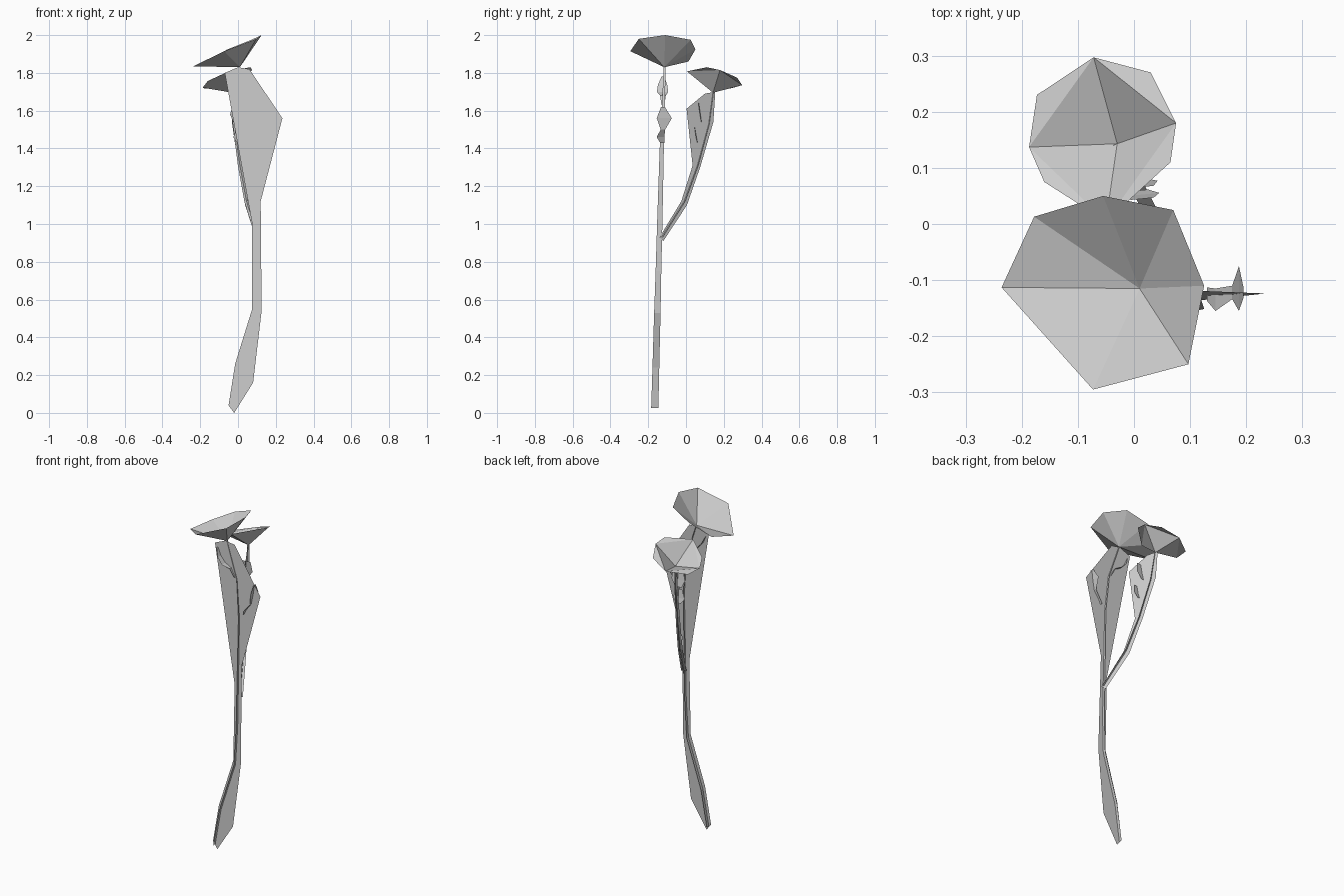
import bpy


def make(name, verts, faces):
    me = bpy.data.meshes.new(name)
    me.from_pydata(verts, [], faces)
    me.update()
    ob = bpy.data.objects.new(name, me)
    bpy.context.collection.objects.link(ob)
    return ob


def strip(name, left, right):
    # Flat strip of quads between two edges
    n = len(left)
    make(name, left + right, [(i, n + i, n + i + 1, i + 1) for i in range(n - 1)])


def ribbon(name, path, direction=(0, 1, 0)):
    # Path points are (x, y, z, half width), widened along one direction
    def side(s):
        return [tuple(p[k] + s * p[3] * direction[k] for k in range(3)) for p in path]
    strip(name, side(-1), side(1))


def main_y(z):
    return -0.166 + 0.027 * z


def on_main(pts):
    return [(x, main_y(z), z) for x, z in pts]


def on_branch(pts):
    # The branch lies in a vertical plane turning away to the back left
    return [(0.1 - 0.5 * (y + 0.12), y, z) for y, z in pts]


# Main stem widening into a leaf
strip("main_stem_leaf",
      on_main([(-.05, .04), (-.015, .26), (.075, .55), (.075, 1.0), (-.07, 1.8), (0, 1.83)]),
      on_main([(-.02, 0), (.08, .16), (.125, .54), (.12, 1.12), (.235, 1.56), (.06, 1.82)]))

# Crossing rib of the main stem
rib = [(-.035, .025, .019), (0, .24, .018), (.09, .53, .017), (.1, .75, .015),
       (.1, 1.0, .014), (.1, 1.4, .011), (.08, 1.62, .008), (.01, 1.83, .005)]
ribbon("main_stem_rib", [(x, main_y(z) + (.003 if z > 1.5 else 0), z, w) for x, z, w in rib])

# Side leaflets of the main leaf
ribbon("right_leaflet", [(.13, -.125, 1.43, .012), (.145, -.135, 1.46, .02), (.175, -.122, 1.5, .012),
                         (.187, -.115, 1.56, .04), (.195, -.122, 1.62, .01)])
ribbon("left_leaflet", [(.065, -.122, 1.63, .008), (.04, -.122, 1.68, .015), (0, -.124, 1.7, .03),
                        (-.03, -.124, 1.735, .025), (-.05, -.122, 1.78, .008)])

# Branch stem widening into a smaller leaf
strip("branch_stem_leaf",
      on_branch([(-.14, .93), (-.025, 1.12), (.035, 1.31), (.003, 1.61), (.1, 1.69)]),
      on_branch([(-.12, .91), (.005, 1.1), (.075, 1.3), (.145, 1.54), (.155, 1.7)]))

# Crossing rib of the branch
center = on_branch([(-.13, .93), (-.01, 1.12), (.06, 1.31), (.12, 1.53), (.143, 1.7)])
ribbon("branch_stem_rib", [(*p, w) for p, w in zip(center, (.015, .013, .012, .009, .006))],
       (.89, .45, 0))

# Side leaflets of the branch leaf
ribbon("lower_branch_leaflet", [(.01, .06, 1.43, .015), (.01, .052, 1.46, .035), (.015, .045, 1.51, .02)],
       (1, .1, 0))
ribbon("upper_branch_leaflet", [(-.005, .08, 1.54, .02), (0, .073, 1.58, .042), (.005, .065, 1.64, .03)],
       (1, .1, 0))

# Large tilted cap, an open seven-sided cone
rim = [(-.236, -.113, 1.835), (-.178, .013, 1.86), (-.055, .05, 1.925), (.07, .025, 1.975),
       (.125, -.11, 2.0), (.097, -.25, 1.98), (-.073, -.295, 1.915)]
make("large_cap", [(.01, -.115, 1.83)] + rim, [(0, 1 + (i + 1) % 7, 1 + i) for i in range(7)])

# Small cap, a four-sided cone with folded outer flaps
inner = [(-.187, .137, 1.722), (-.072, .297, 1.735), (.075, .18, 1.815), (-.05, .005, 1.808)]
outer = [(-.173, .23, 1.716), (.03, .27, 1.775), (.065, .11, 1.83), (-.16, .075, 1.757)]
faces = []
for i in range(4):
    j = (i + 1) % 4
    faces += [(0, 1 + j, 1 + i), (1 + i, 1 + j, 5 + i)]
make("small_cap", [(-.03, .143, 1.695)] + inner + outer, faces)
